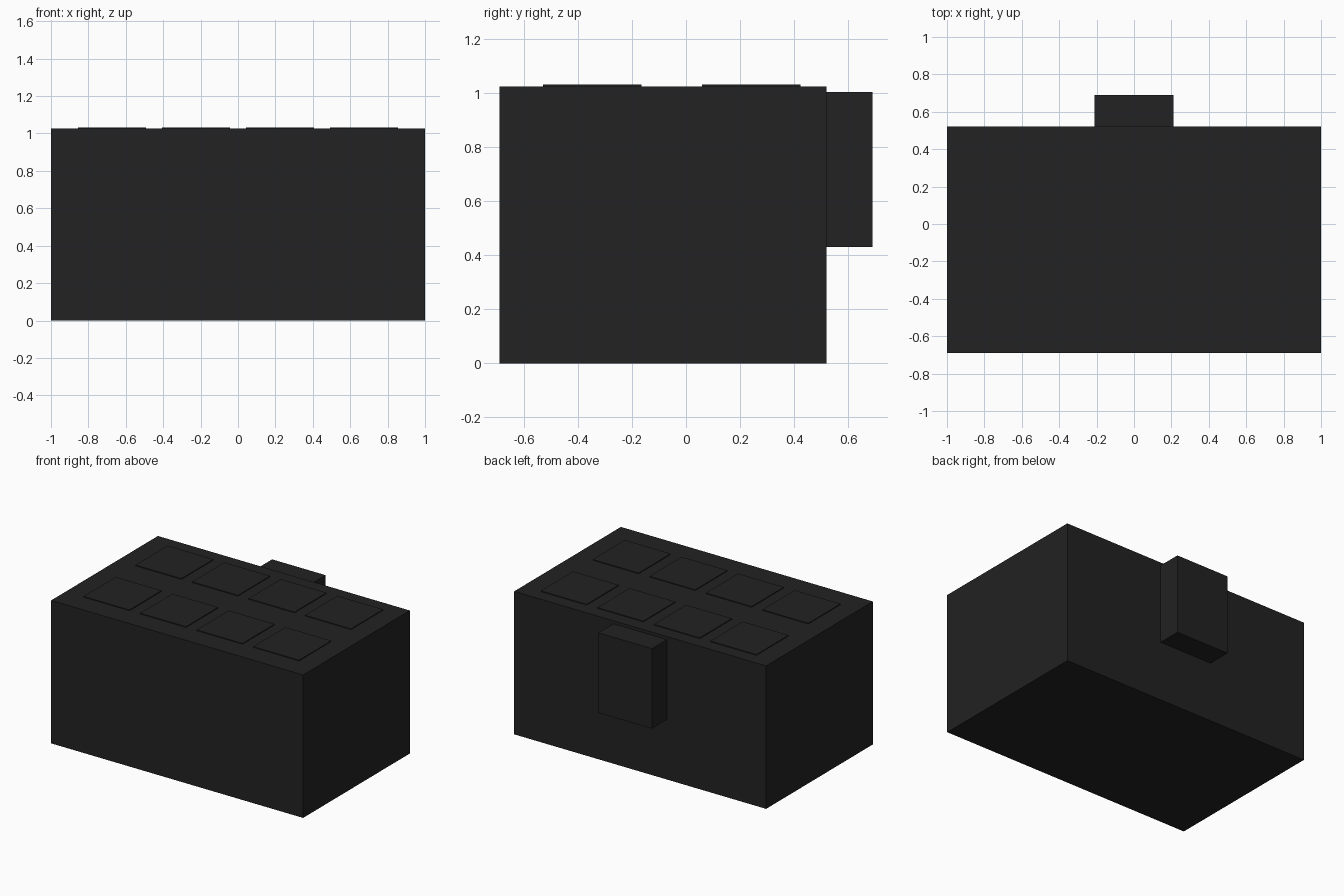
import bpy

cube = bpy.data.objects.get("Cube")
if cube:
    bpy.data.objects.remove(cube, do_unlink=True)

# Single near-black material
black = bpy.data.materials.new("matte black")
black.use_nodes = True
colour = (0.016, 0.016, 0.016, 1)
black.diffuse_color = colour
bsdf = black.node_tree.nodes["Principled BSDF"]
bsdf.inputs["Base Color"].default_value = colour
bsdf.inputs["Roughness"].default_value = 0.8


def box(name, low, high):
    """Axis-aligned box between two corners."""
    centre = [(a + b) / 2 for a, b in zip(low, high)]
    size = [b - a for a, b in zip(low, high)]
    bpy.ops.mesh.primitive_cube_add(size=1, location=centre)
    obj = bpy.context.object
    obj.name = name
    obj.scale = size
    bpy.ops.object.transform_apply(location=False, rotation=False, scale=True)
    obj.data.materials.append(black)
    return obj


TOP = 1.026

# Main case
box("case_body", (-1, -0.69, 0), (1, 0.52, TOP))

# Clip block on the back
box("back_clip", (-0.212, 0.52, 0.43), (0.212, 0.69, 1.004))

# Two rows of four thin raised pads on the top
PAD = 0.364
for row, y in enumerate((-0.347, 0.242)):
    for col in range(4):
        x = (col - 1.5) * 0.449
        box(f"top_pad_{row + 1}_{col + 1}",
            (x - PAD / 2, y - PAD / 2, TOP - 0.004),
            (x + PAD / 2, y + PAD / 2, TOP + 0.006))
